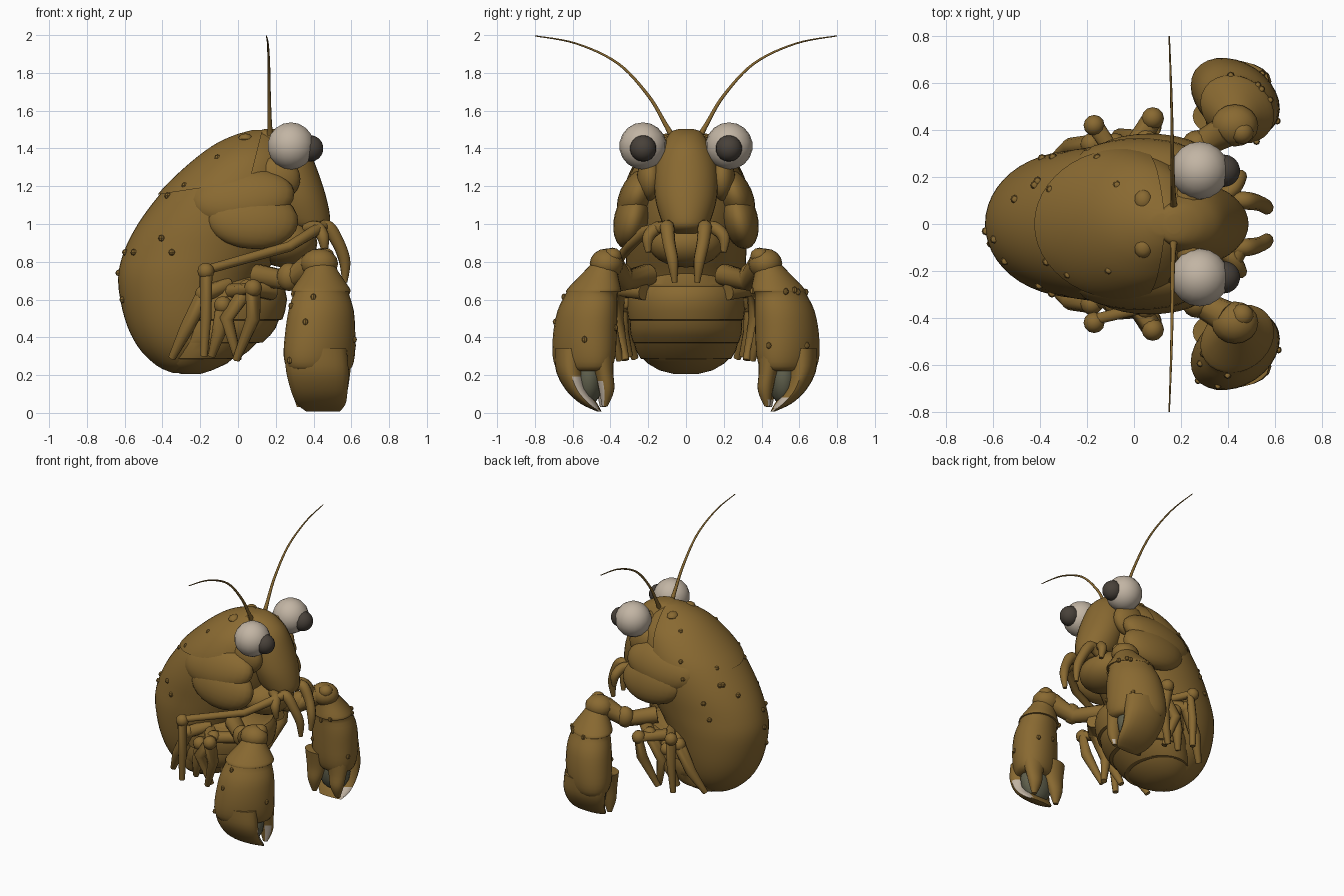
import bpy, bmesh, math, random
from mathutils import Matrix

random.seed(4)


def material(name, rgb):
    m = bpy.data.materials.new(name)
    m.diffuse_color = (*rgb, 1)
    return m


BROWN = material("shell brown", (0.25, 0.142, 0.031))
WHITE = material("eye white", (0.54, 0.46, 0.37))
DARK = material("pupil dark", (0.065, 0.053, 0.042))
GREY = material("claw inner grey green", (0.12, 0.12, 0.075))


def finish(name, bm, mat, angle=40):
    bmesh.ops.recalc_face_normals(bm, faces=bm.faces)
    me = bpy.data.meshes.new(name)
    bm.to_mesh(me)
    bm.free()
    ob = bpy.data.objects.new(name, me)
    bpy.context.collection.objects.link(ob)
    me.materials.append(mat)
    bpy.ops.object.select_all(action='DESELECT')
    ob.select_set(True)
    bpy.context.view_layer.objects.active = ob
    bpy.ops.object.shade_smooth_by_angle(angle=math.radians(angle))
    return ob


def ball(name, c, r, mat=BROWN, tilt=(0, 0, 0), seg=24):
    bm = bmesh.new()
    rot = Matrix.Rotation(tilt[2], 4, 'Z') @ Matrix.Rotation(tilt[1], 4, 'Y') @ Matrix.Rotation(tilt[0], 4, 'X')
    mtx = Matrix.Translation(c) @ rot @ Matrix.Diagonal((*r, 1))
    bmesh.ops.create_uvsphere(bm, u_segments=seg, v_segments=seg // 2, radius=1, matrix=mtx)
    return finish(name, bm, mat)


def smooth_rows(rows, steps):
    """Catmull-Rom interpolation between rows of numbers."""
    out = []
    for i in range(len(rows) - 1):
        p0, p1, p2 = rows[max(i - 1, 0)], rows[i], rows[i + 1]
        p3 = rows[min(i + 2, len(rows) - 1)]
        for k in range(steps):
            t = k / steps
            out.append([0.5 * (2 * b + (c - a) * t + (2 * a - 5 * b + 4 * c - d) * t * t
                               + (3 * b - a - 3 * c + d) * t ** 3)
                        for a, b, c, d in zip(p0, p1, p2, p3)])
    return out + [list(rows[-1])]


def loft_mesh(rows, n=32, steps=4, rot=0.0):
    """Stack of level ellipses; row = z, centre x, centre y, radius a, radius b."""
    bm = bmesh.new()
    rings = []
    for z, cx, cy, a, b in (smooth_rows(rows, steps) if steps > 1 else rows):
        ring = []
        for i in range(n):
            t = 2 * math.pi * i / n
            u, v = a * math.cos(t), b * math.sin(t)
            ring.append(bm.verts.new((cx + u * math.cos(rot) - v * math.sin(rot),
                                      cy + u * math.sin(rot) + v * math.cos(rot), z)))
        rings.append(ring)
    for r, q in zip(rings, rings[1:]):
        for i in range(n):
            bm.faces.new((r[i], r[(i + 1) % n], q[(i + 1) % n], q[i]))
    bm.faces.new(rings[0])
    bm.faces.new(rings[-1])
    bmesh.ops.recalc_face_normals(bm, faces=bm.faces)
    return bm


def tube(name, pts, mat=BROWN, curved=False):
    """Limb through points x, y, z, radius."""
    cu = bpy.data.curves.new(name, 'CURVE')
    cu.dimensions = '3D'
    cu.bevel_depth = 1
    cu.bevel_resolution = 3
    cu.use_fill_caps = True
    if curved:
        pts = smooth_rows(pts, 6)
    sp = cu.splines.new('POLY')
    sp.points.add(len(pts) - 1)
    for p, q in zip(sp.points, pts):
        p.co = (*q[:3], 1)
        p.radius = q[3]
    ob = bpy.data.objects.new(name, cu)
    bpy.context.collection.objects.link(ob)
    cu.materials.append(mat)
    bpy.ops.object.select_all(action='DESELECT')
    ob.select_set(True)
    bpy.context.view_layer.objects.active = ob
    bpy.ops.object.convert(target='MESH')
    bpy.ops.object.shade_smooth_by_angle(angle=math.radians(50))


# Body: z, rear x, front x, half width
outline = [(0.21, -0.34, -0.24, 0.06), (0.25, -0.43, -0.14, 0.16), (0.35, -0.53, -0.03, 0.24),
           (0.5, -0.60, 0.03, 0.285), (0.7, -0.635, 0.12, 0.31), (0.85, -0.605, 0.22, 0.32),
           (1.0, -0.53, 0.28, 0.33), (1.15, -0.42, 0.30, 0.325), (1.25, -0.325, 0.30, 0.30),
           (1.35, -0.21, 0.29, 0.245), (1.42, -0.11, 0.25, 0.17), (1.465, -0.01, 0.21, 0.10),
           (1.49, 0.08, 0.18, 0.04)]
body_rows = [(z, (a + b) / 2, 0, (b - a) / 2, w) for z, a, b, w in outline]
finish("body", loft_mesh(body_rows, 48), BROWN)

# Raised plate over the top of the back
bm = loft_mesh(body_rows, 48)
bm.normal_update()
for v, nrm in [(v, v.normal.copy()) for v in bm.verts]:
    v.co += nrm * 0.008
for co, no in (((0, 0, 1.22), (-0.15, 0, 1)), ((0.08, 0, 1.3), (-1, 0, 0.25))):
    bmesh.ops.bisect_plane(bm, geom=bm.verts[:] + bm.edges[:] + bm.faces[:],
                           plane_co=co, plane_no=no, clear_inner=True)
finish("back_plate", bm, BROWN)

# Curled tail: overlapping bands; z, front x, half width
tail = [(0.205, -0.22, 0.06), (0.225, -0.14, 0.14), (0.26, -0.06, 0.2), (0.285, -0.03, 0.225),
        (0.287, 0.0, 0.24), (0.33, 0.06, 0.265), (0.37, 0.10, 0.275), (0.373, 0.13, 0.28),
        (0.41, 0.17, 0.292), (0.45, 0.2, 0.298), (0.49, 0.215, 0.295), (0.495, 0.235, 0.305),
        (0.54, 0.25, 0.312), (0.6, 0.26, 0.312), (0.65, 0.25, 0.305), (0.67, 0.235, 0.295),
        (0.68, 0.2, 0.26), (0.76, 0.12, 0.2)]
finish("tail_segments", loft_mesh([(z, (f - 0.4) / 2 if z > 0.25 else -0.25, 0,
                                    (f + 0.4) / 2 if z > 0.25 else w * 0.8, w)
                                   for z, f, w in tail], 40, 1), BROWN, 30)

# Long face
face = [(0.95, 0.39, 0.42, 0.05), (0.98, 0.28, 0.475, 0.105), (1.03, 0.2, 0.488, 0.135),
        (1.15, 0.15, 0.465, 0.165), (1.3, 0.1, 0.415, 0.165), (1.4, 0.08, 0.37, 0.135),
        (1.46, 0.09, 0.31, 0.1), (1.49, 0.1, 0.25, 0.075), (1.502, 0.14, 0.2, 0.04)]
finish("face", loft_mesh([(z, (a + b) / 2, 0, (b - a) / 2, w) for z, a, b, w in face]), BROWN)
ball("mouth", (0.25, 0, 0.9), (0.17, 0.2, 0.13))

for s, side in ((1, "left"), (-1, "right")):
    def P(*pts):
        return [(x, y * s, z, r) for x, y, z, r in pts]

    # Eyes, stalks and antennae
    tube(side + "_eye_stalk", P((0.2, 0.05, 1.37, 0.07), (0.28, 0.2, 1.4, 0.06)))
    ball(side + "_eye", (0.28, 0.228 * s, 1.413), (0.125,) * 3, WHITE, seg=18)
    ball(side + "_pupil", (0.383, 0.227 * s, 1.40), (0.07,) * 3, DARK, seg=18)
    tube(side + "_antenna", P((0.17, 0.06, 1.44, 0.02), (0.168, 0.11, 1.53, 0.012), (0.165, 0.2, 1.68, 0.009),
                              (0.163, 0.36, 1.85, 0.007), (0.158, 0.58, 1.955, 0.005),
                              (0.15, 0.8, 1.996, 0.003)), curved=True)

    # Cheek plates hanging over the sides
    ball(side + "_cheek_plate", (0.07, 0.285 * s, 1.03), (0.25, 0.095, 0.165), tilt=(0.25 * s, 0.1, 0))
    ball(side + "_upper_cheek", (0.02, 0.255 * s, 1.14), (0.28, 0.10, 0.16), tilt=(0.4 * s, -0.1, 0))
    ball(side + "_brow", (0.2, 0.19 * s, 1.24), (0.13, 0.07, 0.12))

    # Mouth tusks
    tube(side + "_tusk", P((0.4, 0.1, 0.95, 0.03), (0.47, 0.1, 0.985, 0.038), (0.53, 0.09, 0.9, 0.034),
                           (0.565, 0.07, 0.8, 0.03), (0.565, 0.06, 0.69, 0.014)), curved=True)
    tube(side + "_short_tusk", P((0.36, 0.1, 0.98, 0.03), (0.42, 0.15, 0.98, 0.034), (0.45, 0.2, 0.93, 0.032),
                                 (0.46, 0.2, 0.85, 0.015)), curved=True)

    # Long feeler reaches forward on the right only; the left one tucks under the body
    shin = ((-0.17, 0.42, 0.74, 0.038), (-0.17, 0.42, 0.5, 0.03), (-0.18, 0.41, 0.30, 0.02))
    if s < 0:
        tube(side + "_long_feeler", P((0.46, 0.1, 0.99, 0.03), (0.40, 0.22, 0.96, 0.03), (0.27, 0.3, 0.88, 0.027),
                                      (-0.14, 0.4, 0.765, 0.025), *shin))
    else:
        tube(side + "_long_feeler", P((-0.05, 0.25, 0.68, 0.03), (-0.16, 0.41, 0.7, 0.036), *shin[1:]))
    ball(side + "_feeler_knee", (-0.17, 0.42 * s, 0.70 if s > 0 else 0.75), (0.045,) * 3, seg=12)

    # Walking legs
    legs = [((-0.05, 0.24, 0.68, 0.04), (-0.18, 0.34, 0.63, 0.045), (-0.27, 0.33, 0.45, 0.038), (-0.35, 0.27, 0.29, 0.02)),
            ((-0.05, 0.25, 0.64, 0.045), (0.08, 0.45, 0.66, 0.045), (0.08, 0.41, 0.5, 0.038), (-0.01, 0.35, 0.28, 0.02)),
            ((0.18, 0.22, 0.64, 0.045), (0.05, 0.36, 0.66, 0.045), (-0.06, 0.37, 0.5, 0.038), (0.0, 0.32, 0.28, 0.02)),
            ((-0.02, 0.25, 0.6, 0.04), (-0.08, 0.34, 0.57, 0.04), (-0.1, 0.34, 0.43, 0.038), (-0.14, 0.3, 0.3, 0.02))]
    for i, leg in enumerate(legs):
        tube("%s_leg_%d" % (side, i + 1), P(*leg))
        x, y, z, r = leg[1]
        ball("%s_knee_%d" % (side, i + 1), (x, y * s, z), (0.048,) * 3, seg=12)

    # Claw arm and joints
    tube(side + "_arm", P((0.1, 0.2, 0.73, 0.06), (0.27, 0.33, 0.70, 0.055), (0.4, 0.4, 0.79, 0.07)))
    ball(side + "_elbow", (0.27, 0.34 * s, 0.72), (0.065, 0.06, 0.075), seg=16)
    ball(side + "_wrist", (0.43, 0.42 * s, 0.79), (0.10, 0.09, 0.08), seg=16)
    ball(side + "_wrist_knob", (0.46, 0.39 * s, 0.83), (0.05, 0.05, 0.045), seg=12)

    # Claw: cuff and palm, then fingers around a grey inner surface
    palm = [(0.82, 0.44, 0.42, 0.05, 0.05), (0.74, 0.44, 0.455, 0.10, 0.09), (0.66, 0.44, 0.485, 0.16, 0.13),
            (0.64, 0.44, 0.49, 0.165, 0.135), (0.63, 0.44, 0.5, 0.157, 0.127), (0.54, 0.44, 0.522, 0.185, 0.145),
            (0.42, 0.435, 0.535, 0.2, 0.152), (0.30, 0.43, 0.54, 0.205, 0.145), (0.23, 0.43, 0.54, 0.18, 0.12),
            (0.22, 0.43, 0.54, 0.1, 0.07)]
    finish(side + "_palm", loft_mesh([(z, x, y * s, a, b) for z, x, y, a, b in palm], 28, 3, -0.6 * s), BROWN)
    ball(side + "_claw_inner", (0.44, 0.515 * s, 0.19), (0.125, 0.08, 0.15), GREY, seg=16)
    fingers = {"outer": [(0.34, 0.41, 0.61, 0.165, 0.088), (0.22, 0.42, 0.61, 0.165, 0.078),
                         (0.12, 0.43, 0.575, 0.15, 0.06), (0.05, 0.44, 0.515, 0.13, 0.045),
                         (0.008, 0.45, 0.46, 0.09, 0.012)],
               "inner_rear": [(0.34, 0.36, 0.46, 0.11, 0.08), (0.22, 0.345, 0.445, 0.075, 0.05),
                              (0.12, 0.335, 0.435, 0.05, 0.04), (0.03, 0.33, 0.44, 0.018, 0.015)],
               "inner_front": [(0.34, 0.50, 0.46, 0.11, 0.08), (0.22, 0.525, 0.435, 0.07, 0.05),
                               (0.12, 0.53, 0.42, 0.05, 0.04), (0.035, 0.53, 0.43, 0.018, 0.015)]}
    for key, rows in fingers.items():
        ob = finish("%s_%s_finger" % (side, key),
                    loft_mesh([(z, x, y * s, a, b) for z, x, y, a, b in rows], 20, 4), BROWN)
        ob.data.materials.append(WHITE)
        # White biting edges
        for f in ob.data.polygons:
            facing = f.normal.y * s * (-1 if key == "outer" else 1)
            if f.center.z < (0.18 if s < 0 else 0.08) and facing > 0.2 and f.normal.x > 0.2:
                f.material_index = 1

    # Small spines on the claws
    for i in range(9):
        t = random.uniform(0, 2 * math.pi)
        row = random.choice(smooth_rows(palm, 4)[9:30])
        u, v, r = row[3] * math.cos(t), row[4] * math.sin(t), -0.6 * s
        ball("%s_claw_spine_%d" % (side, i), (row[1] + u * math.cos(r) - v * math.sin(r),
             row[2] * s + u * math.sin(r) + v * math.cos(r), row[0]), (0.015, 0.015, 0.018), seg=8)

    # Bumps on crown and back
    ball(side + "_crown_bump", (0.04, 0.1 * s, 1.45), (0.04, 0.045, 0.03), seg=12)
    for i in range(9):
        z, cx, _, a, b = random.choice(smooth_rows(body_rows, 4)[8:40])
        t = random.uniform(0.6, 0.97) * math.pi
        ball("%s_back_bump_%d" % (side, i), (cx + a * math.cos(t), s * b * math.sin(t), z), (0.018,) * 3, seg=8)
